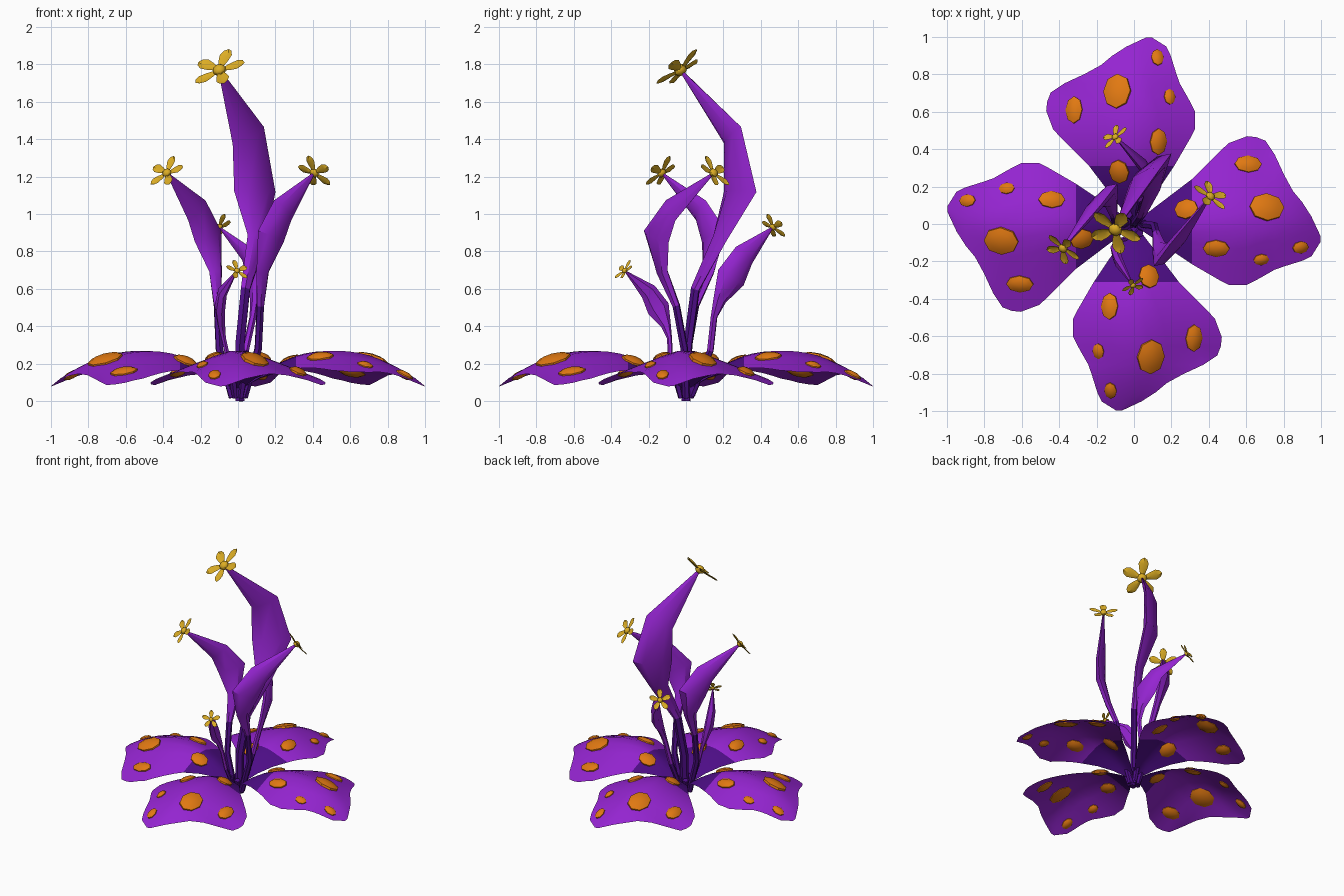
import bpy, bmesh, math
from mathutils import Vector, Matrix

if "Cube" in bpy.data.objects:
    bpy.data.objects.remove(bpy.data.objects["Cube"])


def material(name, rgb):
    m = bpy.data.materials.new(name)
    m.diffuse_color = (*rgb, 1)
    m.use_nodes = True
    m.node_tree.nodes["Principled BSDF"].inputs["Base Color"].default_value = m.diffuse_color
    return m


PURPLE = material("purple", (0.30, 0.018, 0.64))
DARK = material("dark_purple", (0.075, 0.004, 0.24))
ORANGE = material("orange", (0.75, 0.19, 0.006))
YELLOW = material("golden_yellow", (0.72, 0.42, 0.018))


def finish(bm, name, mats, angle=40, recalc=True):
    if recalc:
        bmesh.ops.recalc_face_normals(bm, faces=bm.faces)
    me = bpy.data.meshes.new(name)
    bm.to_mesh(me)
    bm.free()
    for m in mats:
        me.materials.append(m)
    ob = bpy.data.objects.new(name, me)
    bpy.context.collection.objects.link(ob)
    bpy.context.view_layer.objects.active = ob
    bpy.ops.object.select_all(action='DESELECT')
    ob.select_set(True)
    bpy.ops.object.shade_smooth_by_angle(angle=math.radians(angle))


def lerp(table, x):
    for (a, p), (b, q) in zip(table, table[1:]):
        if x <= b:
            return p + (q - p) * (x - a) / (b - a)
    return table[-1][1]


# Ground petal: two outline edges along its length, domed by a rule
LEFT = [(0.02, 0.02), (0.31, 0.24), (0.5, 0.43), (0.62, 0.475), (0.7, 0.45), (0.76, 0.36),
        (0.83, 0.2), (0.93, 0.08), (1.0, -0.07)]
RIGHT = [(0.02, -0.02), (0.31, -0.215), (0.5, -0.325), (0.61, -0.325), (0.76, -0.24),
         (0.92, -0.19), (0.97, -0.16), (1.0, -0.09)]
THROAT = 0.31
ROWS = [0.02 + (THROAT - 0.02) * k / 3 for k in range(3)] + [THROAT + (0.998 - THROAT) * k / 14 for k in range(15)]
COLS = 8


def height(x, y):
    ridge = 0.275 - (0.89 if x < 0.5 else 0.76) * (x - 0.5) ** 2
    fade = min(1, max(0.35, 1 - (x - 0.7) * 2.2))
    return ridge - 0.4 * fade * (math.hypot(y, 0.05) - 0.05)


# Spots: x, y, half length, half width
SPOTS = [(0.71, 0.09, 0.10, 0.08), (0.61, 0.32, 0.077, 0.05), (0.89, -0.125, 0.05, 0.035),
         (0.68, -0.19, 0.045, 0.033), (0.44, -0.13, 0.075, 0.05), (0.28, 0.08, 0.07, 0.058)]

for i in range(4):
    turn = Matrix.Rotation(i * math.pi / 2, 4, 'Z')
    bm = bmesh.new()
    grid = []
    for x in ROWS:
        lo, hi = lerp(RIGHT, x), lerp(LEFT, x)
        ys = [lo + (hi - lo) * k / COLS for k in range(COLS + 1)]
        grid.append([bm.verts.new(turn @ Vector((x, y, height(x, y)))) for y in ys])
    for r in range(len(ROWS) - 1):
        for c in range(COLS):
            f = bm.faces.new((grid[r][c], grid[r + 1][c], grid[r + 1][c + 1], grid[r][c + 1]))
            f.material_index = int(ROWS[r] < THROAT - 0.01)   # dark throat
    finish(bm, f"ground_petal_{i + 1}", [PURPLE, DARK], 60, False)

    bm = bmesh.new()
    e = 0.03
    for x, y, a, b in SPOTS:
        nrm = Vector((height(x - e, y) - height(x + e, y), height(x, y - e) - height(x, y + e), 2 * e))
        tilt = Vector((0, 0, 1)).rotation_difference(nrm.normalized()).to_matrix().to_4x4()
        mat = (turn @ Matrix.Translation((x, y, height(x, y))) @ tilt
               @ Matrix.Diagonal((a, b, 0.12 * a + 0.014, 1)))
        bmesh.ops.create_uvsphere(bm, u_segments=8, v_segments=5, radius=1, matrix=mat)
    finish(bm, f"petal_spots_{i + 1}", [ORANGE], 35)

# Stalk: six-sided tube that swells into a flat blade, then thins to the tip
SWELL = (0.22, 0.22, 0.22, 0.44, 1, 0.75, 0.05)


def stalk(name, pts, wide, size, dark_rows):
    bm = bmesh.new()
    rings = []
    for k, p in enumerate(pts):
        t = (pts[min(k + 1, len(pts) - 1)] - pts[max(k - 1, 0)]).normalized()
        w = (wide - t * wide.dot(t)).normalized()
        n = t.cross(w)
        rw = SWELL[k] * size
        rt = min(rw, 0.016 + 0.18 * rw)
        rings.append([bm.verts.new(p + w * rw * math.cos(a) + n * rt * math.sin(a))
                      for a in (j * math.pi / 3 for j in range(6))])
    for k in range(len(rings) - 1):
        for j in range(6):
            f = bm.faces.new((rings[k][j], rings[k][(j + 1) % 6], rings[k + 1][(j + 1) % 6], rings[k + 1][j]))
            f.material_index = int(k < dark_rows)
    bm.faces.new(rings[0]).material_index = 1
    bm.faces.new(rings[-1])
    finish(bm, name, [PURPLE, DARK], 35)
    return pts[-1], (pts[-1] - pts[-2]).normalized()


# Blossom: five cupped petals around a small bead
def blossom(name, pos, axis, r):
    frame = Matrix.Translation(pos) @ axis.to_track_quat('Z', 'Y').to_matrix().to_4x4()
    bm = bmesh.new()
    half = [(0.08, 0.07), (0.45, 0.2), (0.72, 0.25), (0.92, 0.16)]
    for k in range(5):
        m = frame @ Matrix.Rotation(0.3 + k * math.tau / 5, 4, 'Z')
        rows = [[bm.verts.new(m @ Vector((x * r, s * y * r, (0.12 * x - 0.07 * (s == 0)) * r)))
                 for s in (-1, 0, 1)] for x, y in half]
        tip = bm.verts.new(m @ Vector((r * 1.02, 0, 0.1 * r)))
        for c in (0, 1):
            for a, b in zip(rows, rows[1:]):
                bm.faces.new((a[c], b[c], b[c + 1], a[c + 1]))
            bm.faces.new((rows[-1][c], tip, rows[-1][c + 1]))
    bmesh.ops.create_uvsphere(bm, u_segments=8, v_segments=6, radius=1,
                              matrix=frame @ Matrix.Diagonal((0.25 * r, 0.25 * r, 0.2 * r, 1)))
    finish(bm, name, [YELLOW], 35, False)


# Three stalk paths; the right and front stalks are turned copies
TALL = [(0.01, 0, 0), (0.01, 0.01, 0.3), (0.04, 0.05, 0.6), (0.1, 0.18, 0.87), (0.09, 0.29, 1.12),
        (0.055, 0.25, 1.42), (-0.1, -0.03, 1.77)]
SIDE = [(-0.03, 0, 0.02), (-0.1, 0.01, 0.28), (-0.11, 0.05, 0.51), (-0.12, 0.12, 0.69), (-0.16, 0.15, 0.88),
        (-0.22, 0.08, 1.02), (-0.38, -0.13, 1.22)]
LOW = [(0.02, 0.03, 0.03), (0.04, 0.13, 0.27), (0.08, 0.15, 0.45), (0.09, 0.18, 0.54), (0.09, 0.24, 0.66),
       (0.05, 0.31, 0.78), (-0.1, 0.465, 0.93)]
# name, path, blade direction, half width, dark rows, blossom radius, turn, flat scale, height scale
PLANTS = [("tall", TALL, (1, 0.75, -0.2), 0.14, 2, 0.147, 0, 1, 1),
          ("left", SIDE, (0.75, 0.65, 0), 0.1, 2, 0.104, 0, 1, 1),
          ("right", SIDE, (0.75, 0.65, 0), 0.1, 2, 0.104, 181, 1.08, 1),
          ("back", LOW, (0.35, -0.8, 0.4), 0.085, 1, 0.08, 0, 1, 1),
          ("front", LOW, (0.35, -0.8, 0.4), 0.062, 1, 0.066, 167, 0.69, 0.75)]
for name, path, wide, size, dark_rows, r, deg, flat, tall in PLANTS:
    rot = Matrix.Rotation(math.radians(deg), 3, 'Z')
    pts = [rot @ Vector((x * flat, y * flat, z * tall)) for x, y, z in path]
    pos, axis = stalk(f"{name}_stalk", pts, rot @ Vector(wide), size, dark_rows)
    blossom(f"{name}_blossom", pos, axis, r)

# Short root stubs filling the middle of the plant
bm = bmesh.new()
for k in range(6):
    a = k * math.tau / 6
    m = Matrix.Rotation(a, 4, 'Z') @ Matrix.Translation((0.045, 0, 0.07)) @ Matrix.Rotation(0.25, 4, 'Y')
    bmesh.ops.create_cone(bm, cap_ends=True, segments=5, radius1=0.014, radius2=0.022, depth=0.11, matrix=m)
finish(bm, "root_stubs", [DARK])
